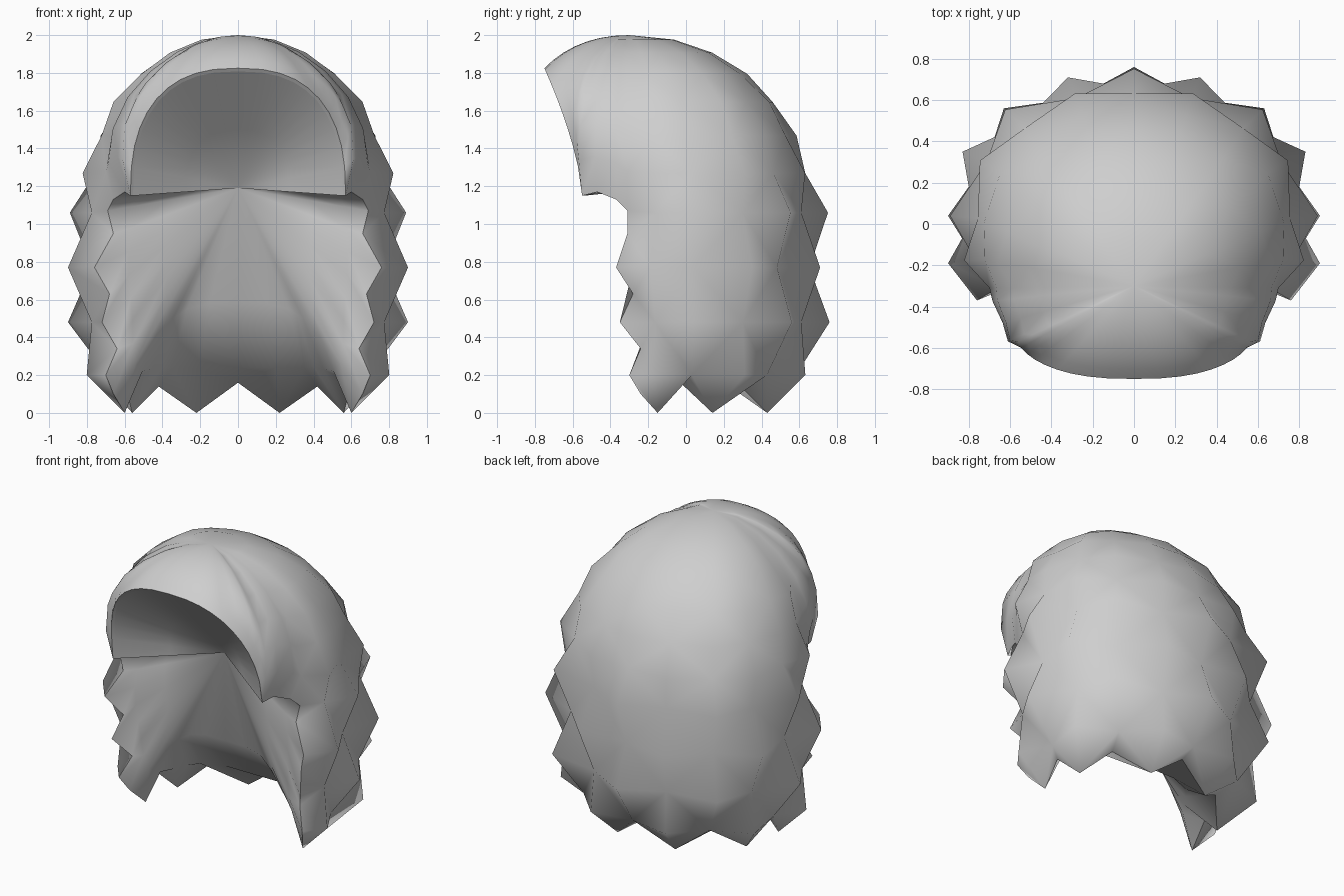
import bpy, math
from mathutils import Vector as V

if "Cube" in bpy.data.objects:
    bpy.data.objects.remove(bpy.data.objects["Cube"])

hair = bpy.data.materials.new("hair_grey")
hair.diffuse_color = (0.62, 0.62, 0.62, 1)
hair.use_nodes = True
hair.node_tree.nodes["Principled BSDF"].inputs["Base Color"].default_value = hair.diffuse_color


def make(name, verts, faces):
    """Right half mesh, mirrored across x and shaded smooth."""
    me = bpy.data.meshes.new(name)
    me.from_pydata(verts, [], faces)
    me.materials.append(hair)
    me.shade_smooth()
    ob = bpy.data.objects.new(name, me)
    bpy.context.collection.objects.link(ob)
    m = ob.modifiers.new("mirror", 'MIRROR')
    m.use_clip = True
    m.merge_threshold = 0.002
    return ob


# Spike tips (x, y) of the hanging locks, from back centre to the front edge
tips = [(0, .76), (.32, .71), (.63, .56), (.83, .35), (.9, .04), (.9, -.19)]
# Lower hem: points on odd locks, notches on even ones
hem = [(0, .47, .16), (.22, .43, 0), (.42, .29, .14), (.56, .14, 0),
       (.6, -.03, .16), (.6, -.15, 0), (.66, -.24, .1)]
# Front edge of the hanging hair, top to bottom, with the notches between
edge = [V(p) for p in [(.69, -.31, 1.07), (.76, -.37, .77), (.72, -.35, .48), (.7, -.3, .2)]]
notch = [V(p) for p in [(.66, -.31, .95), (.68, -.28, .63), (.64, -.24, .34)]]
cheek = [(.66, -.37, 1.13), (.6, -.47, 1.17)]
# Arched rim of the face opening
rim, RIM = [], 10
for i in range(RIM + 1):
    u = math.pi / 2 * i / RIM
    h = math.sin(u) ** .8
    rim.append((.57 * max(0, math.cos(u)) ** .8 if i < RIM else 0,
                -.55 - .2 * h ** 1.5, 1.15 + .675 * h))
pole = V((0, -.3, 2.0))
amp = [0, 0, 0, .03, .04, .035, .07, .15]
# extra fullness of the columns around the temples
full = {5: .04, 6: .09, 7: .15, 8: .2, 9: .23, 10: .2, 11: .15, 12: .1, 13: .05}
TOP = 7

# Ends of the crown columns
ends = [V((x * .86, y * .86, 1.06)) for x, y in tips] + [edge[0]] + [V(p) for p in cheek + rim]
verts, idx = [pole], {}


def add(p, key):
    idx[key] = len(verts)
    verts.append(V(p))


# Crown: arcs from the pole, with alternating spikes growing downward
for c, e in enumerate(ends):
    # arcs to the rim flatten towards the front centre
    sweep = math.radians(90 - 42 * max(0, (e.z - 1.17) / .655)) if c > 8 else math.pi / 2
    for r in range(1, TOP + 1):
        t = sweep * r / TOP
        q = math.pi / 2 * r / TOP
        s = (math.sin(t) / math.sin(sweep)) ** .93
        s += full.get(c, 0) * math.sin(q) ** 2 * math.sin(2 * q)
        d = (1 - math.cos(t)) / (1 - math.cos(sweep))
        p = V((e.x * s, pole.y + (e.y - pole.y) * s, pole.z + (e.z - pole.z) * d))
        if c < 6 and (c + r) % 2 == 1:
            p.x *= 1 + amp[r]
            p.y *= 1 + amp[r]
        add(p, (c, r))

# Hanging locks: rows of staggered spikes
for r, z, k in [(8, .77, 1), (9, .48, 1), (10, .2, .89)]:
    for c, (x, y) in enumerate(tips):
        f = k * (1 if (c + r) % 2 == 1 else .86)
        add((x * f, y * f, z), (c, r))
    add(edge[r - 7], (6, r))
for c, p in enumerate(hem):
    add(p, (c, 11))
for i, p in enumerate(notch):
    add(p, ('n', i))

faces = []
for c in range(len(ends) - 1):
    faces.append((0, idx[c, 1], idx[c + 1, 1]))
    for r in range(1, TOP if c >= 6 else 11):
        a, b, d, e = idx[c, r], idx[c, r + 1], idx[c + 1, r + 1], idx[c + 1, r]
        if c == 5 and 7 <= r <= 9:
            n = idx['n', r - 7]
            faces += [(a, b, n), (b, d, n), (a, n, e)]
        elif c > 6:
            faces.append((a, b, d, e))
        elif (c + r) % 2:
            faces += [(a, b, e), (b, d, e)]
        else:
            faces += [(a, b, d), (a, d, e)]
make("hair_shell", verts, faces)

# Thin lip around the face opening
outer = [V(p) for p in rim]
centre = V((0, -.6, 1.15))
inner = [V((p.x * .975, p.y + .012, centre.z + (p.z - centre.z) * .975)) for p in outer]
n = len(outer)
make("opening_lip", outer + inner, [(i, i + 1, n + i + 1, n + i) for i in range(n - 1)])


def fan(name, rings, flip=False):
    """Centre point joined outward through rings of equal length."""
    n = len(rings[0])
    v = [apex] + [p for ring in rings for p in ring]
    f = [(0, 1 + i, 2 + i) for i in range(n - 1)]
    for k in range(len(rings) - 1):
        o = 1 + k * n
        f += [(o + i, o + n + i, o + n + i + 1, o + i + 1) for i in range(n - 1)]
    make(name, v, [q[::-1] for q in f] if flip else f)


# Hollow above the face line: cone from the lip to the inner centre
apex = V((0, -.15, 1.19))
fan("upper_lining", [[apex.lerp(p, .5) for p in inner], inner], True)

# Lining below the face line: steep front sheet, then running back to the hem
loop = [inner[0]] + [V(p) for p in cheek[::-1]] + [edge[0]]
for a, b in zip(notch, edge[1:]):
    loop += [a, b]
ring1 = [apex.lerp(p, .55) for p in loop]
ring2 = [apex.lerp(p, .82) for p in loop]
loop += [V(p) for p in hem[::-1]]
ring1 += [V(p) for p in [(.4, -.19, .5), (.37, -.17, .48), (.35, -.16, .49), (.32, -.15, .52),
                         (.27, -.14, .55), (.15, -.14, .58), (0, -.14, .58)]]
ring2 += [V(p) for p in [(.57, -.2, .2), (.5, -.13, .2), (.45, -.05, .24), (.41, .03, .25),
                         (.35, .09, .24), (.2, .15, .24), (0, .15, .24)]]
# even out the ripples of the zigzag edge
for ring in (ring1, ring2):
    for _ in range(2):
        old = [p.copy() for p in ring]
        for i in range(4, len(ring) - 3):
            ring[i] = old[i] * .5 + (old[i - 1] + old[i + 1]) * .25
fan("lower_lining", [ring1, ring2, loop])
